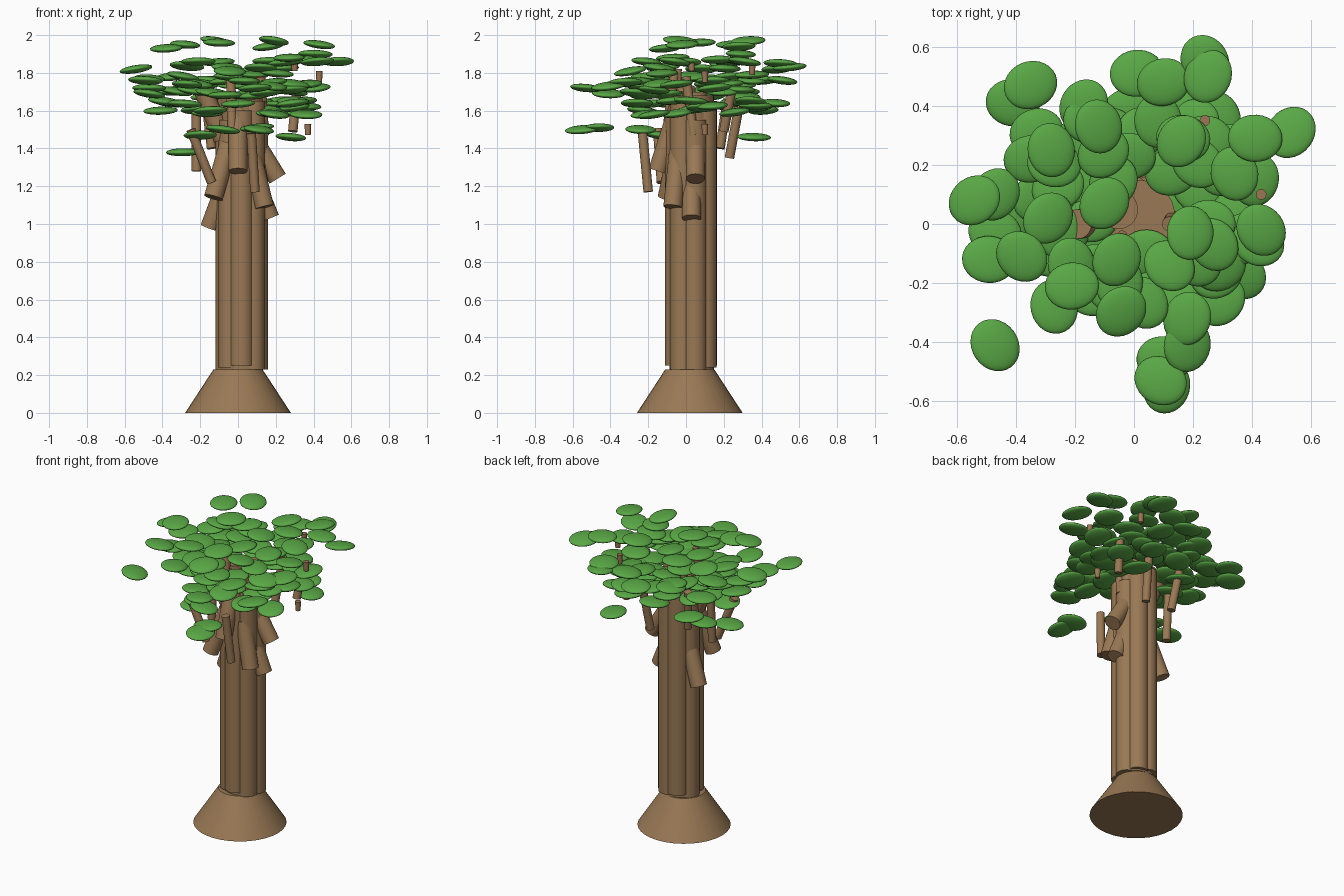
import bpy
import math
import random
from mathutils import Vector, Matrix

random.seed(7)
default_cube = bpy.data.objects.get("Cube")
if default_cube:
    bpy.data.objects.remove(default_cube, do_unlink=True)


def make_material(name, colour):
    material = bpy.data.materials.new(name)
    material.use_nodes = True
    material.diffuse_color = (*colour, 1)
    shader = material.node_tree.nodes["Principled BSDF"]
    shader.inputs["Base Color"].default_value = (*colour, 1)
    shader.inputs["Roughness"].default_value = 0.8
    return material


bark = make_material("bark brown", (0.32, 0.19, 0.09))
twig_bark = make_material("twig brown", (0.33, 0.18, 0.09))
leaf_green = make_material("leaf green", (0.10, 0.39, 0.06))


def finish(name, material):
    part = bpy.context.object
    part.name = name
    part.data.materials.append(material)
    bpy.ops.object.shade_smooth_by_angle(angle=math.radians(40))
    return part


def limb(name, start, end, radius, material=bark, tip=None):
    """Closed round bar between two points, optionally tapered."""
    start, end = Vector(start), Vector(end)
    axis = end - start
    bpy.ops.mesh.primitive_cone_add(
        vertices=32, radius1=radius, radius2=radius if tip is None else tip,
        depth=axis.length, location=(start + end) / 2,
        rotation=axis.to_track_quat("Z", "Y").to_euler())
    return finish(name, material)


# Flared foot and the bundled trunk columns
limb("trunk_foot", (0, 0.02, 0), (0, 0.02, 0.23), 0.28, tip=0.13)
limb("trunk_core", (0.02, 0.03, 0.23), (0.02, 0.03, 1.68), 0.118)
for i in range(7):
    angle = math.tau * i / 7 + 0.2
    x, y = 0.02 + 0.075 * math.cos(angle), 0.03 + 0.075 * math.sin(angle)
    limb("trunk_column", (x, y, 0.23 + 0.01 * (i % 3)),
         (x, y, 1.55 + 0.05 * (i % 4)), 0.066)

# Thick cut boughs leaning in towards the trunk
boughs = [
    ((0, -0.15, 1.28), (0, -0.04, 1.62)),
    ((-0.13, -0.1, 1.14), (-0.05, -0.04, 1.42)),
    ((0.21, 0.05, 1.24), (0.05, 0.05, 1.5)),
    ((0.17, 0.03, 1.03), (0.06, 0.03, 1.3)),
    ((0.14, -0.07, 1.09), (0.07, -0.04, 1.38)),
    ((-0.15, 0.08, 0.98), (-0.05, 0.05, 1.25)),
    ((-0.08, 0, 1.45), (-0.19, 0, 1.72)),
]
for low, high in boughs:
    limb("bough", low, high, 0.05)

# Slender branches rising into the crown
branches = [
    ((-0.14, -0.13, 1.22), (-0.25, -0.15, 1.5)),
    ((0.09, -0.2, 1.17), (0.07, -0.23, 1.48)),
    ((-0.22, 0.04, 1.28), (-0.22, 0.06, 1.62)),
    ((-0.14, 0.18, 1.4), (-0.17, 0.22, 1.66)),
    ((0.1, 0.23, 1.35), (0.12, 0.28, 1.62)),
    ((0.14, 0.04, 1.47), (0.12, 0, 1.78)),
    ((0.29, 0.2, 1.49), (0.31, 0.24, 1.7)),
    ((-0.03, -0.1, 1.5), (-0.04, -0.06, 1.8)),
]
for low, high in branches:
    limb("branch", low, high, 0.025)

# Short twig ends between the leaves
for x, y, z in [(0.37, 0.1, 1.5), (0.43, 0.1, 1.78),
                (0.24, 0.35, 1.82), (0.3, 0.03, 1.84), (-0.04, -0.04, 1.79)]:
    limb("twig", (x, y, z - 0.03), (x, y, z + 0.03), 0.015, twig_bark, 0.018)

# Leaf pads: one flattened ball shared by every pad
bpy.ops.mesh.primitive_uv_sphere_add(segments=28, ring_count=14, radius=1)
first_leaf = finish("leaf_pad", leaf_green)
leaf_mesh = first_leaf.data
leaf_mesh.transform(Matrix.Diagonal((0.092, 0.08, 0.021, 1)))
bpy.data.objects.remove(first_leaf, do_unlink=True)


def leaf(x, y, z):
    pad = bpy.data.objects.new("leaf_pad", leaf_mesh)
    pad.location = (x, y, z)
    pad.rotation_euler = (random.uniform(-0.15, 0.2), random.uniform(-0.12, 0.12),
                          random.uniform(0, math.pi))
    bpy.context.collection.objects.link(pad)


# Outer pads that shape the crown outline, in hundredths
outer_pads = [
    (24, 55, 183), (25, 50, 185), (1, 51, 176), (10, 48, 182),
    (-35, 47, 164), (-41, 41, 160), (41, 29, 190), (53, 31, 186),
    (16, 28, 194), (-12, 33, 197), (-28, 25, 195), (-54, 8, 182),
    (-47, 10, 177), (-10, 7, 196), (-39, 3, 165), (-47, -3, 172),
    (-49, -12, 176), (-38, -11, 193), (-21, -21, 186), (-27, -28, 174),
    (-47, -41, 169), (-5, -20, 178), (19, -3, 197), (43, -2, 195),
    (42, -6, 186), (27, -7, 188), (28, -17, 171), (36, -17, 158),
    (18, -32, 175), (18, -41, 173), (9, -53, 172), (11, -55, 150),
    (10, -46, 151), (29, -26, 164), (34, 17, 187), (41, 15, 172),
    (-29, -4, 138), (28, 36, 146), (-8, -24, 150), (-20, -14, 147),
    (-33, 31, 170), (-35, 22, 178), (-17, 40, 176), (20, 34, 165),
]
for pad in outer_pads:
    leaf(*(value / 100 for value in pad))

# Inner pads fill the body of the crown
for i in range(52):
    angle = i * 2.4
    reach = 0.09 + 0.27 * math.sqrt((i + 0.5) / 52)
    leaf(0.03 + reach * math.cos(angle), 0.05 + reach * math.sin(angle),
         random.uniform(1.58, 1.87))
